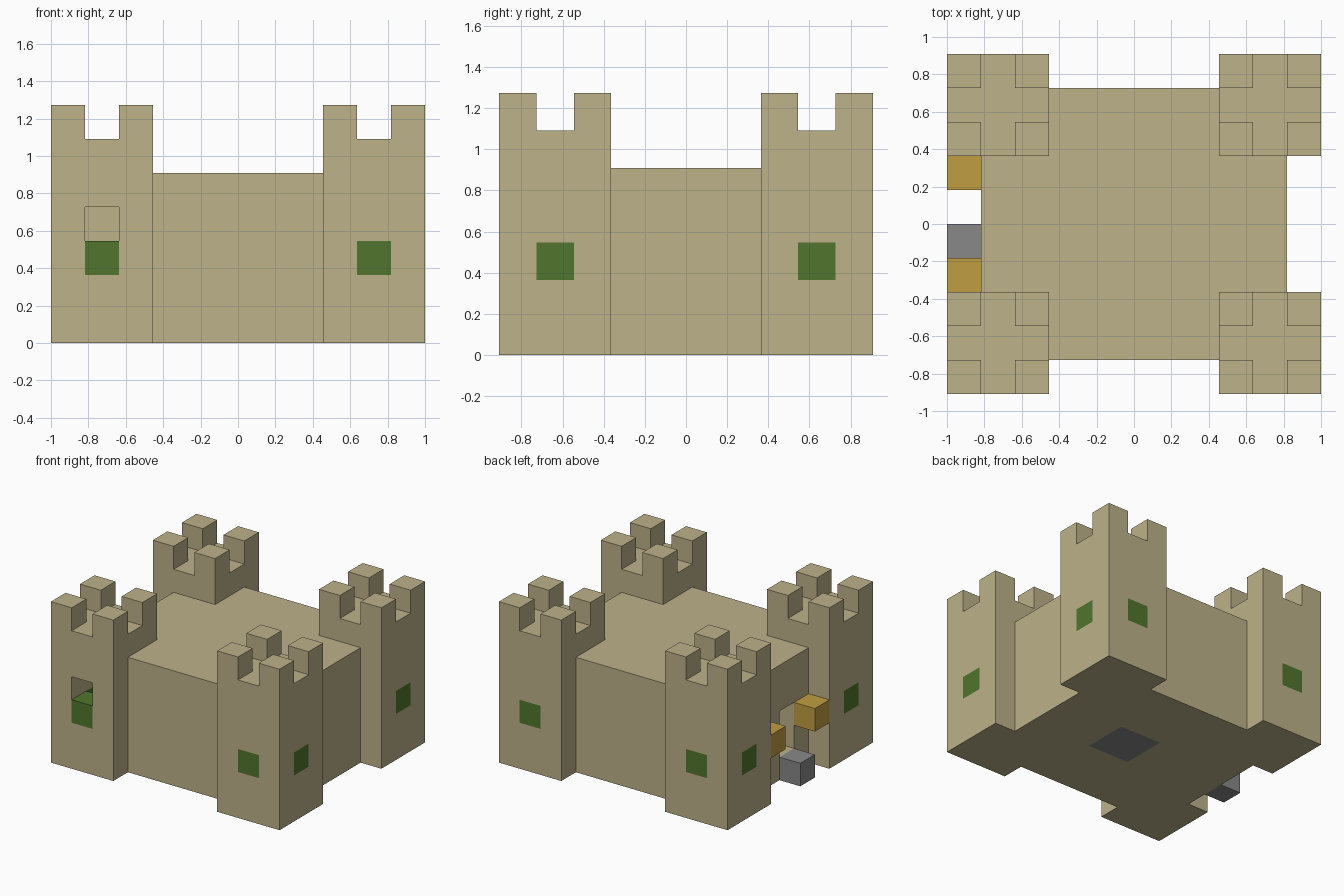
import bpy
import bmesh

old = bpy.data.objects.get("Cube")
if old:
    bpy.data.objects.remove(old, do_unlink=True)

U = 2 / 11              # edge of one building block
NX, NY = 11, 10         # footprint in blocks


def material(name, rgb):
    m = bpy.data.materials.new(name)
    m.use_nodes = True
    m.diffuse_color = (*rgb, 1)
    m.node_tree.nodes["Principled BSDF"].inputs["Base Color"].default_value = (*rgb, 1)
    return m


stone = material("sandstone", (0.51, 0.445, 0.255))
green = material("green_glass", (0.082, 0.18, 0.026))
amber = material("amber_lamp", (0.53, 0.337, 0.055))
grey = material("grey_stone", (0.246, 0.246, 0.246))


def block(name, lo, hi, mat):
    """Box between two corners given in block units."""
    bm = bmesh.new()
    bmesh.ops.create_cube(bm, size=1)
    for v in bm.verts:
        i, j, k = (h if c > 0 else l for c, l, h in zip(v.co, lo, hi))
        v.co = ((i - NX / 2) * U, (j - NY / 2) * U, k * U)
    mesh = bpy.data.meshes.new(name)
    bm.to_mesh(mesh)
    bm.free()
    obj = bpy.data.objects.new(name, mesh)
    mesh.materials.append(mat)
    bpy.context.collection.objects.link(obj)
    return obj


def carve(obj, lo, hi):
    """Cut a box out of an object."""
    cutter = block("cutter", lo, hi, stone)
    cutter.hide_render = True
    mod = obj.modifiers.new("carve", "BOOLEAN")
    mod.operation = "DIFFERENCE"
    mod.solver = "EXACT"
    mod.object = cutter
    bpy.context.view_layer.objects.active = obj
    bpy.ops.object.modifier_apply(modifier=mod.name)
    bpy.data.objects.remove(cutter, do_unlink=True)


# Hall: hollow block with notched corners, doorway and an inlaid floor
hall = block("hall", (1, 1, 0), (NX - 1, NY - 1, 5), stone)
carve(hall, (2, 2, 1), (NX - 2, NY - 2, 4))
for i in (-1, NX - 3):
    for j in (-1, NY - 3):
        carve(hall, (i, j, -1), (i + 4, j + 4, 6))
carve(hall, (0.5, 4, 1), (2.5, 5, 3))
carve(hall, (5, 4, -0.5), (7, 6, 1.5))
block("floor_inlay", (5, 4, 0), (7, 6, 1), grey)

# Corner towers with hollow cores, battlements and outward windows
for i, side in ((0, "right"), (NX - 3, "left")):
    for j, end in ((0, "front"), (NY - 3, "back")):
        name = f"{end}_{side}"
        tower = block(name + "_tower", (i, j, 0), (i + 3, j + 3, 7), stone)
        carve(tower, (i + 1, j + 1, 1), (i + 2, j + 2, 5))
        carve(tower, (i - 1, j + 1, 6), (i + 4, j + 2, 8))
        carve(tower, (i + 1, j - 1, 6), (i + 2, j + 4, 8))

        # Side window
        x = 0 if i == 0 else NX - 1
        carve(tower, (x - 0.5, j + 1, 2), (x + 1.5, j + 2, 3))
        block(name + "_side_window", (x, j + 1, 2), (x + 1, j + 2, 3), green)

        # End window; one has an open gap above the pane
        y = 0 if j == 0 else NY - 1
        top = 4 if i == 0 and j == 0 else 3
        carve(tower, (i + 1, y - 0.5, 2), (i + 2, y + 1.5, top))
        block(name + "_end_window", (i + 1, y, 2), (i + 2, y + 1, 3), green)

# Entrance step and the lamps beside the doorway
block("door_step", (0, 4, 0), (1, 5, 1), grey)
for j, name in ((3, "front_lamp"), (6, "back_lamp")):
    block(name, (0, j, 2), (1, j + 1, 3), amber)
